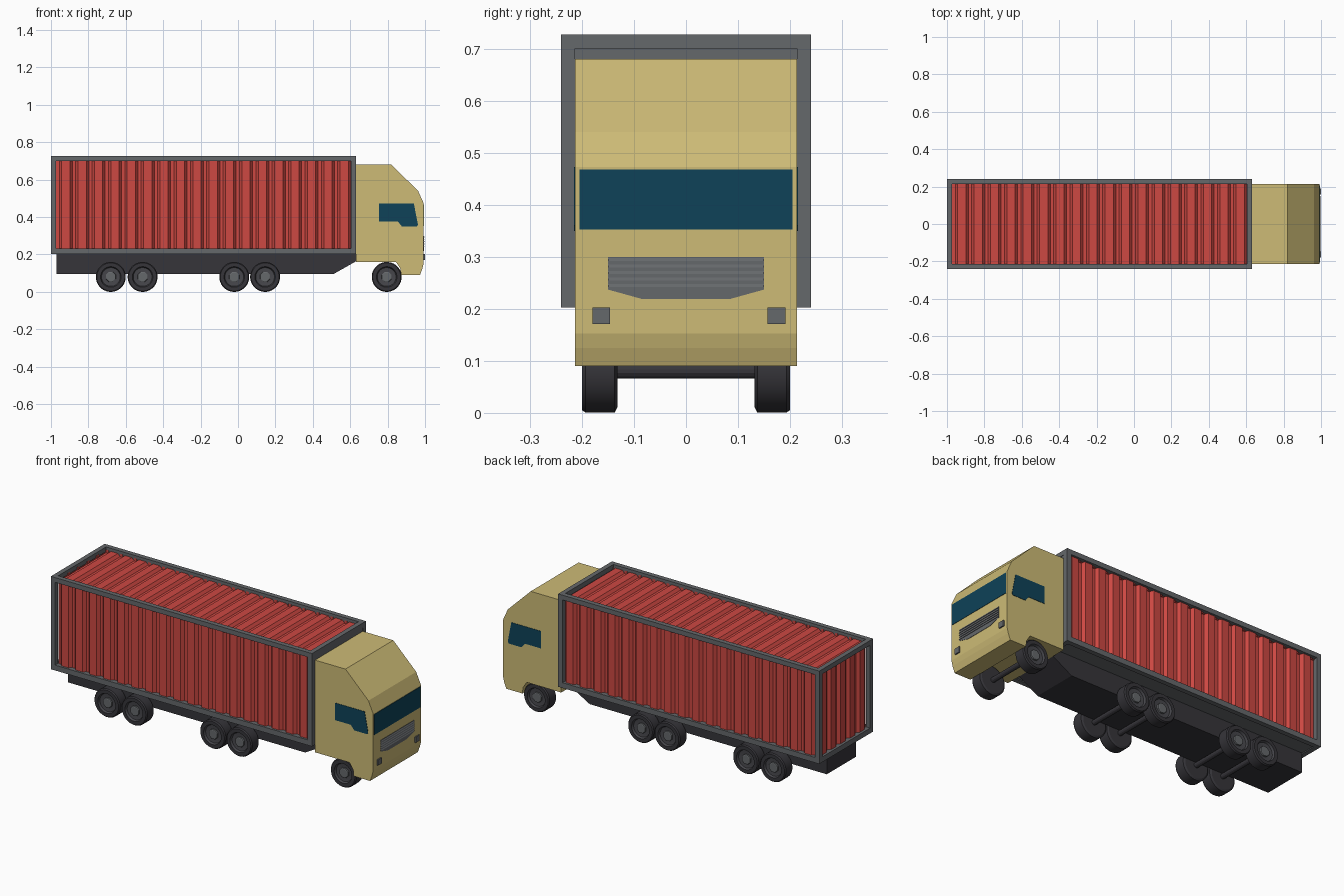
import bpy, bmesh, math
from mathutils import Vector

if "Cube" in bpy.data.objects:
    bpy.data.objects.remove(bpy.data.objects["Cube"])


def material(name, r, g, b):
    lin = [(c / 255 / 12.92) if c < 11 else ((c / 255 + 0.055) / 1.055) ** 2.4 for c in (r, g, b)]
    m = bpy.data.materials.new(name)
    m.diffuse_color = (*lin, 1)
    m.use_nodes = True
    m.node_tree.nodes["Principled BSDF"].inputs["Base Color"].default_value = m.diffuse_color
    return m


RED = material("red panel", 205, 72, 66)
TAN = material("cab tan", 205, 187, 118)
GREY = material("frame grey", 101, 104, 107)
DARK = material("tyre dark", 54, 53, 58)
RIM = material("rim grey", 70, 70, 75)
GLASS = material("window blue", 14, 66, 88)


def finish(name, bm, *mats, recalc=True):
    if recalc:
        bmesh.ops.recalc_face_normals(bm, faces=bm.faces)
    me = bpy.data.meshes.new(name)
    bm.to_mesh(me)
    bm.free()
    for m in mats:
        me.materials.append(m)
    ob = bpy.data.objects.new(name, me)
    bpy.context.collection.objects.link(ob)
    return ob


def add_prism(bm, pts, place, d0, d1):
    a, b = [[bm.verts.new(place(u, v, d)) for u, v in pts] for d in (d0, d1)]
    bm.faces.new(a)
    bm.faces.new(b[::-1])
    n = len(pts)
    for i in range(n):
        j = (i + 1) % n
        bm.faces.new((a[i], b[i], b[j], a[j]))


def add_box(bm, x0, x1, y0, y1, z0, z1):
    add_prism(bm, [(x0, z0), (x1, z0), (x1, z1), (x0, z1)], side, y0, y1)


def side(u, v, d):      # profile in x-z, depth along y
    return (u, d, v)


def nose(u, v, d):      # profile in y-z, depth along x
    return (d, u, v)


def prism(name, pts, place, d0, d1, mat):
    bm = bmesh.new()
    add_prism(bm, pts, place, d0, d1)
    return finish(name, bm, mat)


def corrugated(name, t0, t1, n, s0, s1, d_in, d_out, place):
    """Trapezoid-wave sheet running along t, straight along s, facing outward along d."""
    p = (t1 - t0) / n
    prof = []
    for i in range(n):
        prof += [(t0 + p * (i + f), d) for f, d in
                 ((0, d_in), (0.2, d_in), (0.35, d_out), (0.85, d_out))]
    prof.append((t1, d_in))
    bm = bmesh.new()
    rows = [[bm.verts.new(place(t, s, d)) for t, d in prof] for s in (s0, s1)]
    for i in range(len(prof) - 1):
        bm.faces.new((rows[0][i], rows[0][i + 1], rows[1][i + 1], rows[1][i]))
    bm.normal_update()
    out = Vector(place(0, 0, 1)) - Vector(place(0, 0, 0))
    if sum(f.normal.dot(out) for f in bm.faces) < 0:
        bmesh.ops.reverse_faces(bm, faces=bm.faces[:])
    return finish(name, bm, RED, recalc=False)


# Container frame: twelve beams, solid front wall and floor
X0, X1, Y, Z0, Z1 = -1.0, 0.63, 0.24, 0.203, 0.727
T = 0.027
bm = bmesh.new()
for z0, z1 in ((Z0, Z0 + 0.03), (Z1 - T, Z1)):
    for s in (-1, 1):
        add_box(bm, X0, X1, *sorted((s * Y, s * (Y - T))), z0, z1)
    for x0 in (X0, X1 - T):
        add_box(bm, x0, x0 + T, -Y + T, Y - T, z0, z1)
for x0 in (X0, X1 - T):
    for s in (-1, 1):
        add_box(bm, x0, x0 + T, *sorted((s * Y, s * (Y - T))), Z0 + 0.03, Z1 - T)
finish("container_frame", bm, GREY)
bm = bmesh.new()
add_box(bm, X1 - 0.02, X1 - 0.003, -Y + T, Y - T, Z0 + 0.03, Z1 - T)
add_box(bm, X0 + T, X1 - T, -Y + T, Y - T, Z0 + 0.005, Z0 + 0.025)
finish("container_front_and_floor", bm, GREY)

# Corrugated red walls, roof and rear
for s, nm in ((-1, "front"), (1, "back")):
    corrugated(f"side_panel_{nm}", X0 + T, X1 - T, 18, Z0 + 0.02, Z1 - 0.015, 0.212, 0.228,
               lambda t, q, d, s=s: (t, s * d, q))
corrugated("roof_panel", X0 + T, X1 - T, 18, -0.225, 0.225, 0.695, 0.71,
           lambda t, q, d: (t, q, d))
corrugated("rear_panel", -Y + T, Y - T, 5, Z0 + 0.02, Z1 - 0.015, 0.97, 0.986,
           lambda t, q, d: (-d, t, q))

# Chassis
prism("chassis", [(-0.97, 0.095), (0.51, 0.095), (0.63, 0.163), (0.63, 0.205), (-0.97, 0.205)],
      side, -0.13, 0.13, DARK)

# Cab body
prism("cab", [(0.63, 0.16), (0.63, 0.68), (0.82, 0.68), (0.963, 0.54), (0.993, 0.473),
              (0.993, 0.153), (0.986, 0.125), (0.973, 0.09), (0.872, 0.09), (0.868, 0.125),
              (0.845, 0.16)], side, -0.213, 0.213, TAN)

# Windows
prism("windscreen", [(-0.205, 0.352), (0.205, 0.352), (0.205, 0.468), (-0.205, 0.468)],
      nose, 0.99, 0.995, GLASS)
window = [(0.755, 0.473), (0.94, 0.473), (0.962, 0.36), (0.957, 0.35), (0.876, 0.35),
          (0.855, 0.376), (0.755, 0.376)]
for s, nm in ((-1, "front"), (1, "back")):
    prism(f"side_window_{nm}", window, side, s * 0.21, s * 0.215, GLASS)

# Grille with slats, and headlights
prism("grille", [(-0.15, 0.30), (-0.15, 0.237), (-0.085, 0.219), (0.085, 0.219),
                 (0.15, 0.237), (0.15, 0.30)], nose, 0.99, 0.995, GREY)
bm = bmesh.new()
for i in range(5):
    z = 0.242 + i * 0.0125
    add_prism(bm, [(0.994, z), (0.998, z), (0.994, z + 0.007)], side, -0.15, 0.15)
finish("grille_slats", bm, GREY)
for y0, nm in ((-0.18, "left"), (0.157, "right")):
    prism(f"headlight_{nm}", [(y0, 0.171), (y0 + 0.034, 0.171), (y0 + 0.034, 0.203),
                              (y0, 0.203)], nose, 0.985, 1.0, GREY)


# Wheels: lathed tyre and recessed rim, octagonal hub, axle across
def lathe(name, prof, n, x, s, mats, rule):
    bm = bmesh.new()
    rings = [[bm.verts.new((x + r * math.cos(a), s * y, 0.08 + r * math.sin(a)))
              for a in ((i + 0.5) * math.tau / n for i in range(n))] for r, y in prof]
    for k in range(len(prof) - 1):
        for i in range(n):
            j = (i + 1) % n
            f = bm.faces.new((rings[k][i], rings[k][j], rings[k + 1][j], rings[k + 1][i]))
            f.material_index = rule(k)
    bm.faces.new(rings[0])
    bm.faces.new(rings[-1]).material_index = rule(len(prof))
    ob = finish(name, bm, *mats)
    bpy.ops.object.select_all(action="DESELECT")
    ob.select_set(True)
    bpy.context.view_layer.objects.active = ob
    bpy.ops.object.shade_smooth_by_angle(angle=math.radians(25))


TYRE = [(0.07, 0.132), (0.08, 0.137), (0.08, 0.193), (0.075, 0.2), (0.055, 0.2),
        (0.05, 0.188), (0.036, 0.186)]
HUB = [(0.03, 0.18), (0.028, 0.194), (0.024, 0.196)]
for k, x in enumerate((-0.68, -0.51, -0.02, 0.145, 0.795)):
    for s, nm in ((-1, "front"), (1, "back")):
        lathe(f"wheel_{nm}_{k}", TYRE, 32, x, s, (DARK, RIM), lambda q: int(q >= 4))
        lathe(f"hub_{nm}_{k}", HUB, 8, x, s, (GREY,), lambda q: 0)
    lathe(f"axle_{k}", [(0.014, -0.14), (0.014, 0.14)], 12, x, 1, (DARK,), lambda q: 0)
